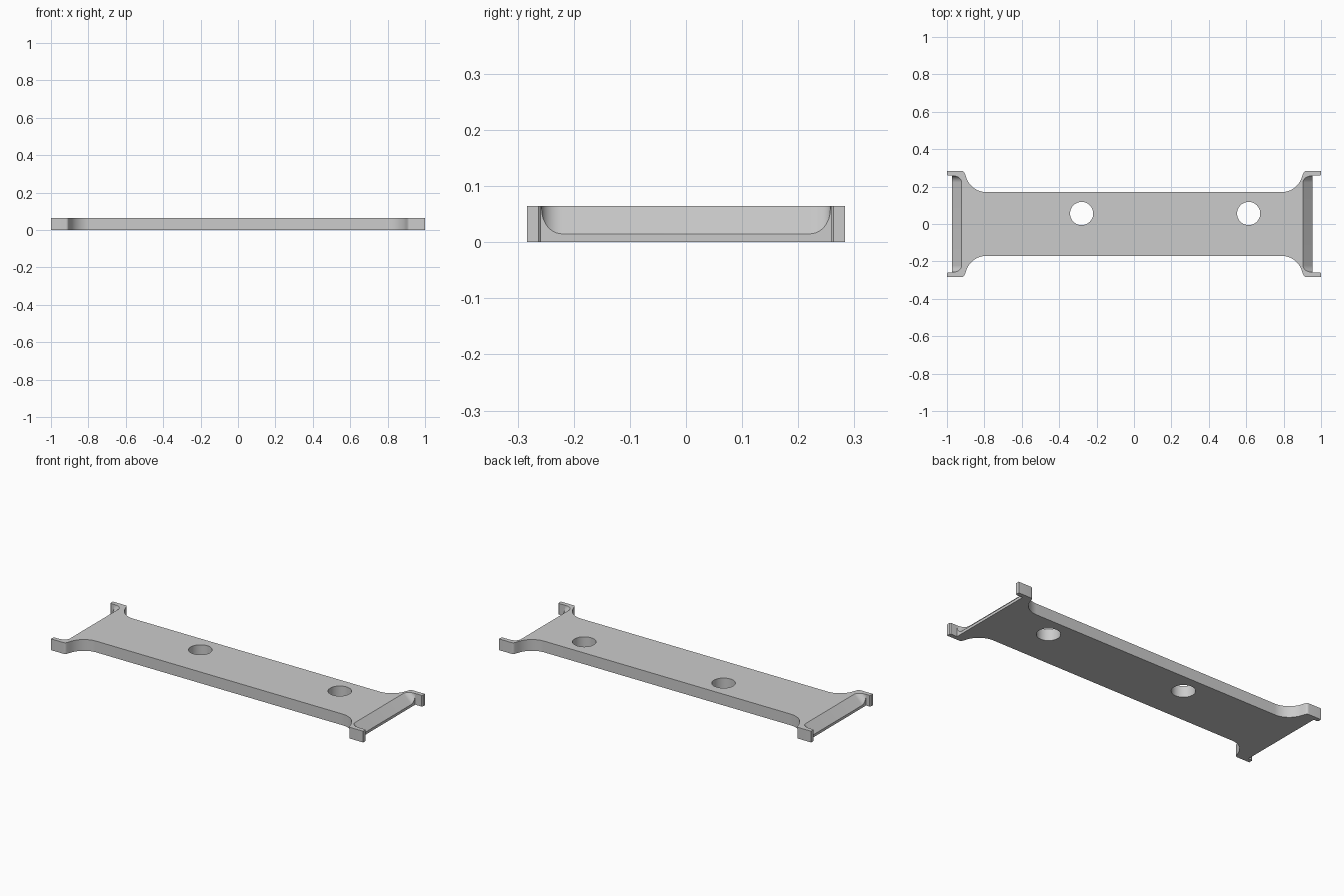
import bpy, bmesh
from math import sin, cos, pi, radians

if "Cube" in bpy.data.objects:
    bpy.data.objects.remove(bpy.data.objects["Cube"])

H = 0.065          # plate thickness
WY = 0.258         # inner face of the corner prongs


def arc(cx, cy, rx, ry, a0, a1, n):
    return [(cx + rx * cos(radians(a0 + (a1 - a0) * i / n)),
             cy + ry * sin(radians(a0 + (a1 - a0) * i / n))) for i in range(n + 1)]


def prism(name, low, high, z0, z1):
    """Closed solid between two matching outlines."""
    bm = bmesh.new()
    a = [bm.verts.new((x, y, z0)) for x, y in low]
    b = [bm.verts.new((x, y, z1)) for x, y in high]
    bm.faces.new(a)
    bm.faces.new(b)
    for i in range(len(a)):
        j = (i + 1) % len(a)
        bm.faces.new((a[i], a[j], b[j], b[i]))
    bmesh.ops.recalc_face_normals(bm, faces=bm.faces[:])
    me = bpy.data.meshes.new(name)
    bm.to_mesh(me)
    bm.free()
    ob = bpy.data.objects.new(name, me)
    bpy.context.collection.objects.link(ob)
    return ob


# Plan outline: one quarter from the end wall to the waist, mirrored around
def quarter(end):
    return ([(end, WY), (0.995, WY), (1.0, WY + 0.005), (1.0, 0.283)]
            + arc(0.920, 0.268, 0.015, 0.015, 90, 165, 6)
            + arc(0.788, 0.285, 0.115, 0.115, -15, -90, 16))


RIGHT, LEFT = 0.955, 0.973
qr, ql = quarter(RIGHT), quarter(LEFT)
outline = (qr + [(-x, y) for x, y in reversed(ql)]
           + [(-x, -y) for x, y in ql] + [(x, -y) for x, y in reversed(qr)])
plate = prism("connector_plate", outline, outline, 0, H)

cutters = []

# Two round through holes
for hx in (-0.28, 0.613):
    circle = arc(hx, 0.056, 0.062, 0.062, 0, 352.5, 47)
    cutters.append(prism("hole_cutter", circle, circle, -0.05, H + 0.05))


# Sloped end pockets with rounded corners
def pocket(side, end):
    def section(z):
        inner = end - 1.03 * (z - 0.015)
        w, rx, ry = WY - 0.0008, 0.045, 0.036
        half = [(1.06, w)] + arc(inner + rx, w - ry, rx, ry, 90, 180, 12)
        pts = half + [(x, -y) for x, y in reversed(half)]
        return [(side * x, y) for x, y in pts]
    return prism("pocket_cutter", section(0.003), section(H + 0.02), 0.003, H + 0.02)


cutters += [pocket(1, RIGHT), pocket(-1, LEFT)]

bpy.context.view_layer.objects.active = plate
plate.select_set(True)
for c in cutters:
    m = plate.modifiers.new("cut", 'BOOLEAN')
    m.operation = 'DIFFERENCE'
    m.solver = 'EXACT'
    m.object = c
    bpy.ops.object.modifier_apply(modifier=m.name)
    bpy.data.objects.remove(c, do_unlink=True)

bpy.ops.object.shade_smooth_by_angle(angle=radians(30))
